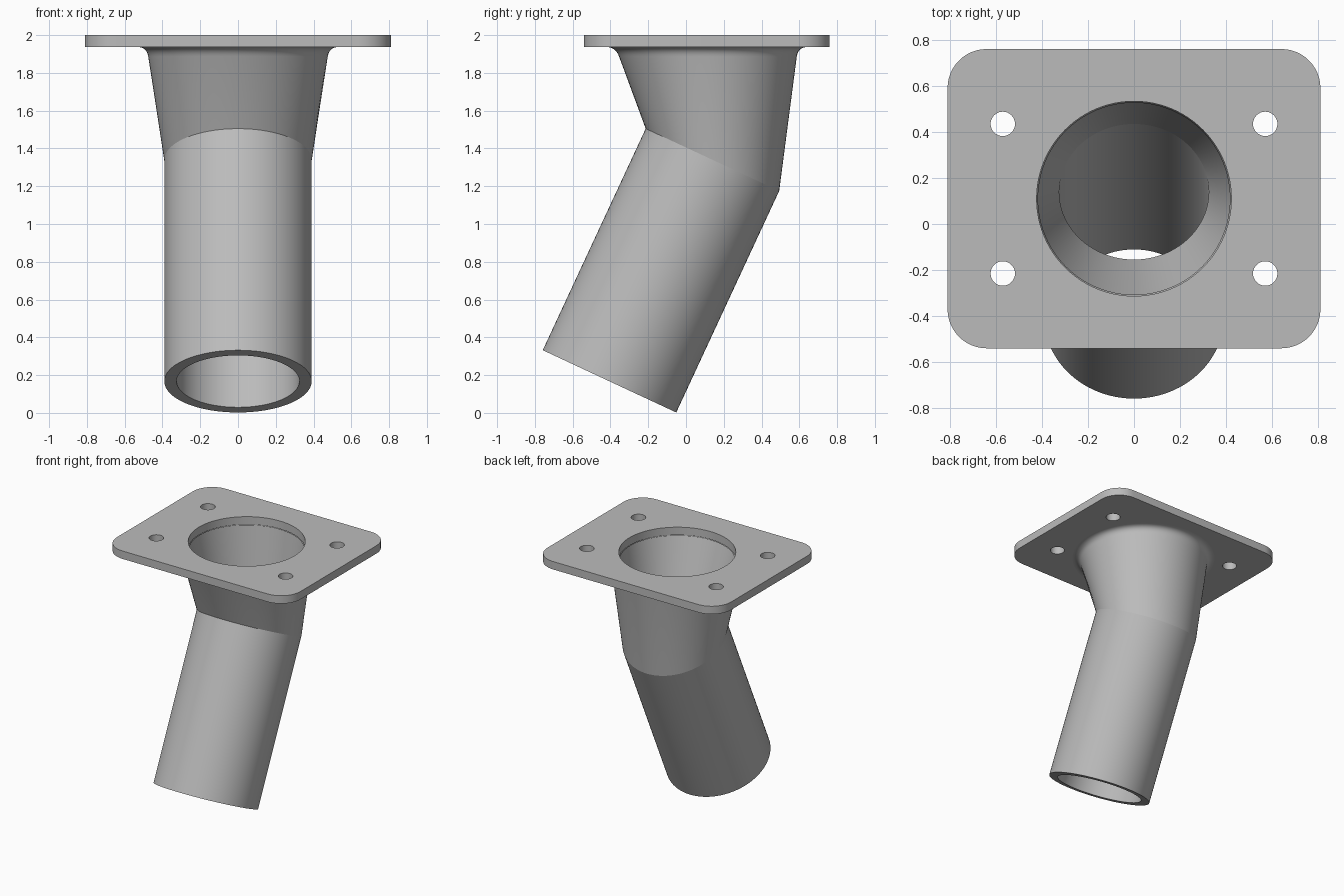
import bpy, bmesh
from math import sin, cos, pi, radians
from mathutils import Vector

if "Cube" in bpy.data.objects:
    bpy.data.objects.remove(bpy.data.objects["Cube"], do_unlink=True)

N = 96
TILT = radians(25)
PLATE_BOTTOM, PLATE_TOP = 1.937, 2.0
MOUTH = (0, 0.11, PLATE_BOTTOM)
BEND = (0, 0.14, 1.34)
OUTLET = (0, -0.405, 0.167)

grey = bpy.data.materials.new("plain grey")
grey.use_nodes = True
colour = (0.5, 0.5, 0.5, 1)
grey.diffuse_color = colour
grey.node_tree.nodes["Principled BSDF"].inputs["Base Color"].default_value = colour


def ring(centre, r, tilt=0.0):
    """Circle of points, leaning about x by the tilt."""
    c = Vector(centre)
    angles = [2 * pi * i / N for i in range(N)]
    return [c + r * Vector((cos(a), sin(a) * cos(tilt), -sin(a) * sin(tilt))) for a in angles]


def add_object(name, mesh):
    obj = bpy.data.objects.new(name, mesh)
    bpy.context.collection.objects.link(obj)
    mesh.materials.clear()
    mesh.materials.append(grey)
    return obj


# Flange plate: rounded outline with a bore and four bolt holes
def add_loop(curve, points):
    spline = curve.splines.new("POLY")
    spline.points.add(len(points) - 1)
    for p, co in zip(spline.points, points):
        p.co = (co[0], co[1], 0, 1)
    spline.use_cyclic_u = True


def rounded_outline(half_x, y0, y1, r, steps=12):
    corners = [(half_x - r, y1 - r), (r - half_x, y1 - r),
               (r - half_x, y0 + r), (half_x - r, y0 + r)]
    points = []
    for k, (x, y) in enumerate(corners):
        for i in range(steps + 1):
            a = pi / 2 * (k + i / steps)
            points.append((x + r * cos(a), y + r * sin(a)))
    return points


outline = bpy.data.curves.new("flange_outline", "CURVE")
outline.dimensions = "2D"
outline.fill_mode = "BOTH"
outline.extrude = (PLATE_TOP - PLATE_BOTTOM) / 2
add_loop(outline, rounded_outline(0.81, -0.54, 0.76, 0.17))
add_loop(outline, ring(MOUTH, 0.423))
for x in (-0.57, 0.57):
    for y in (-0.215, 0.435):
        add_loop(outline, ring((x, y, 0), 0.053)[::3])

helper = bpy.data.objects.new("flange_helper", outline)
bpy.context.collection.objects.link(helper)
bpy.context.view_layer.update()
plate_mesh = bpy.data.meshes.new_from_object(
    helper.evaluated_get(bpy.context.evaluated_depsgraph_get()))
bpy.data.objects.remove(helper, do_unlink=True)

bm = bmesh.new()
bm.from_mesh(plate_mesh)
bmesh.ops.remove_doubles(bm, verts=bm.verts, dist=0.0001)
bmesh.ops.translate(bm, verts=bm.verts, vec=(0, 0, (PLATE_TOP + PLATE_BOTTOM) / 2))
bmesh.ops.recalc_face_normals(bm, faces=bm.faces)
bm.to_mesh(plate_mesh)
bm.free()
plate = add_object("flange_plate", plate_mesh)
bpy.ops.object.select_all(action="DESELECT")
plate.select_set(True)
bpy.context.view_layer.objects.active = plate
bpy.ops.object.shade_smooth_by_angle(angle=radians(30))

# Bent pipe: inner wall downwards, around the rim, outer wall upwards
outer_bend = ring(BEND, 0.39, TILT)
outer_mouth = ring(MOUTH, 0.483)
flare = ring(MOUTH, 0.533)
rings = [ring(MOUTH, 0.419), ring(BEND, 0.325, TILT), ring(OUTLET, 0.325, TILT),
         ring(OUTLET, 0.39, TILT), outer_bend]
sharp_rings = {1, 2, 3, 4}

# Fillet under the plate, tangent to both the pipe wall and the plate
STEPS = 8
start = [m + (b - m).normalized() * 0.052 for b, m in zip(outer_bend, outer_mouth)]
for i in range(STEPS + 1):
    t = i / STEPS
    rings.append([(1 - t) ** 2 * s + 2 * t * (1 - t) * m + t * t * f
                  for s, m, f in zip(start, outer_mouth, flare)])

bm = bmesh.new()
loops = [[bm.verts.new(p) for p in r] for r in rings]
for low, high in zip(loops, loops[1:]):
    for j in range(N):
        k = (j + 1) % N
        bm.faces.new((low[j], low[k], high[k], high[j])).smooth = True
for i in sharp_rings:
    for j in range(N):
        bm.edges.get((loops[i][j], loops[i][(j + 1) % N])).smooth = False
pipe_mesh = bpy.data.meshes.new("bent_pipe")
bm.to_mesh(pipe_mesh)
bm.free()
add_object("bent_pipe", pipe_mesh)
